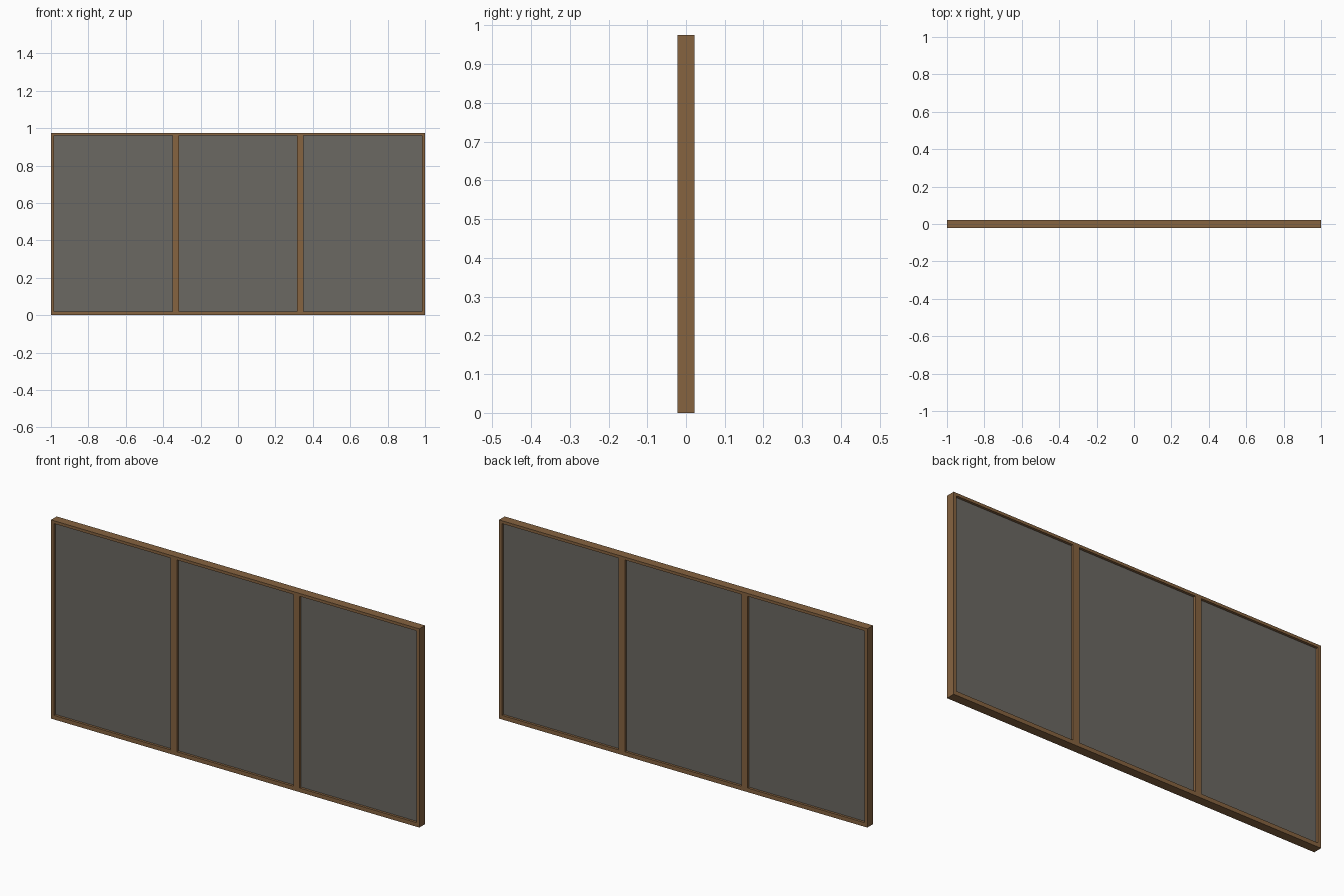
import bpy

if "Cube" in bpy.data.objects:
    bpy.data.objects.remove(bpy.data.objects["Cube"])

W, H, D = 2.0, 0.975, 0.044      # overall size
SIDE, TOP, BOT, MUL = 0.016, 0.014, 0.02, 0.034


def material(name, rgb):
    m = bpy.data.materials.new(name)
    m.diffuse_color = (*rgb, 1)
    m.use_nodes = True
    m.node_tree.nodes["Principled BSDF"].inputs["Base Color"].default_value = m.diffuse_color
    return m


wood = material("brown wood", (0.238, 0.125, 0.051))
grey = material("grey panel", (0.147, 0.138, 0.122))


def box(name, x0, x1, y0, y1, z0, z1, mat):
    bpy.ops.mesh.primitive_cube_add(size=1, location=((x0 + x1) / 2, (y0 + y1) / 2, (z0 + z1) / 2))
    o = bpy.context.object
    o.name = name
    o.scale = (x1 - x0, y1 - y0, z1 - z0)
    bpy.ops.object.transform_apply(location=False, rotation=False, scale=True)
    o.data.materials.append(mat)
    return o


# outer frame
box("bottom_rail", -W / 2, W / 2, -D / 2, D / 2, 0, BOT, wood)
box("top_rail", -W / 2, W / 2, -D / 2, D / 2, H - TOP, H, wood)
for s, n in ((-1, "left"), (1, "right")):
    x = s * (W / 2 - SIDE / 2)
    box(n + "_stile", x - SIDE / 2, x + SIDE / 2, -D / 2, D / 2, BOT, H - TOP, wood)
    # dividing posts
    x = s * 0.333
    box(n + "_divider", x - MUL / 2, x + MUL / 2, -D / 2, D / 2, BOT, H - TOP, wood)

# recessed panels
edges = [-W / 2 + SIDE, -0.333 - MUL / 2, -0.333 + MUL / 2,
         0.333 - MUL / 2, 0.333 + MUL / 2, W / 2 - SIDE]
for i in range(3):
    box(f"panel_{i + 1}", edges[2 * i], edges[2 * i + 1], -0.01, 0.01, BOT, H - TOP, grey)
